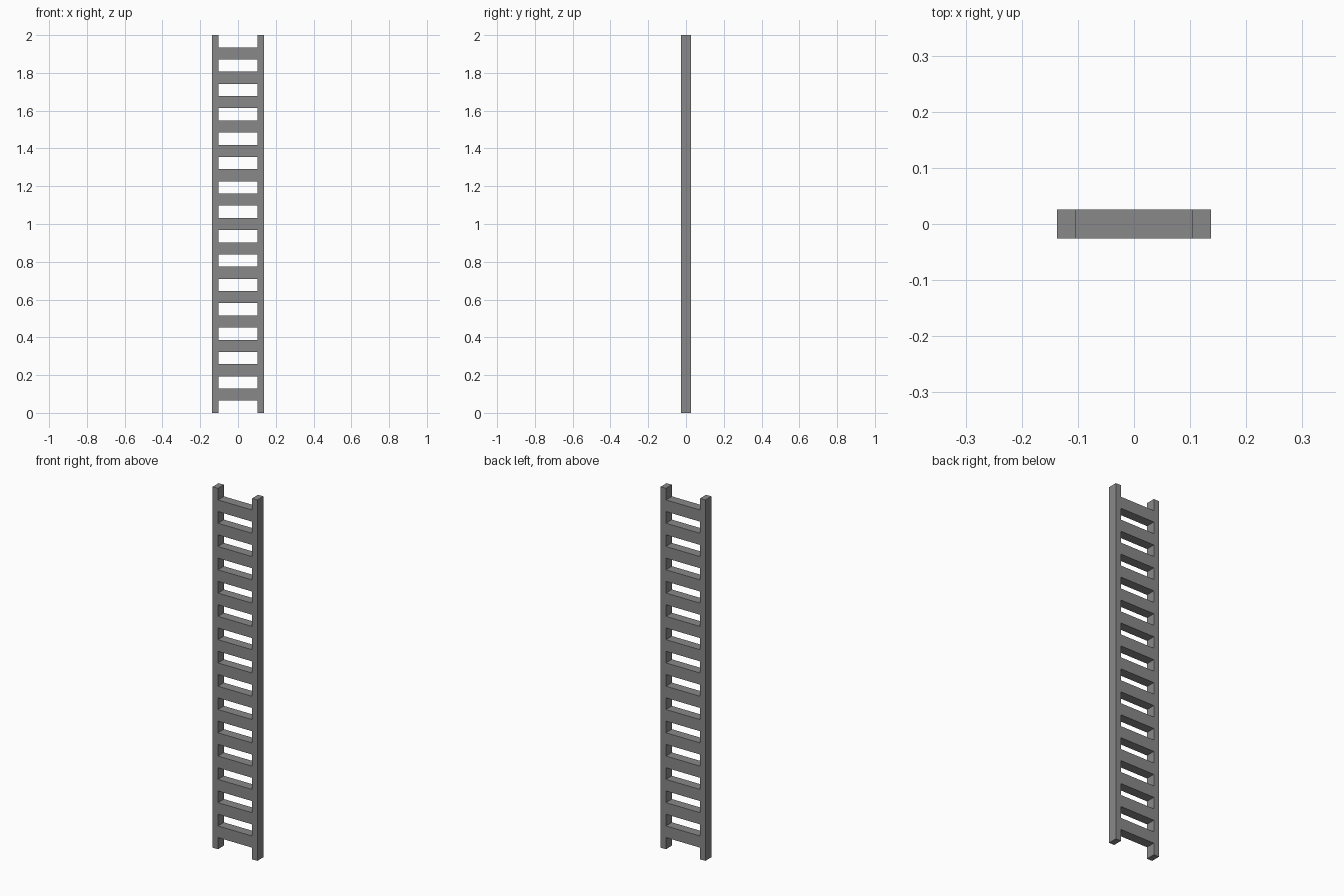
import bpy

cube = bpy.data.objects.get("Cube")
if cube:
    bpy.data.objects.remove(cube, do_unlink=True)

HEIGHT, WIDTH, DEPTH = 2.0, 0.274, 0.052
RAIL = 0.0325                     # rail width
RUNGS = 15
STEP = HEIGHT / (2 * RUNGS + 1)   # rungs and gaps share one height

grey = bpy.data.materials.new("grey_metal")
grey.use_nodes = True
colour = (0.25, 0.25, 0.25, 1)
grey.diffuse_color = colour
grey.node_tree.nodes["Principled BSDF"].inputs["Base Color"].default_value = colour


def box(name, size, location):
    bpy.ops.mesh.primitive_cube_add(size=1, location=location)
    ob = bpy.context.object
    ob.name = name
    ob.scale = size
    bpy.ops.object.transform_apply(location=False, rotation=False, scale=True)
    ob.data.materials.append(grey)
    return ob


# Side rails
for side, sign in (("left", 1), ("right", -1)):
    box(side + "_rail", (RAIL, DEPTH, HEIGHT),
        (sign * (WIDTH - RAIL) / 2, 0, HEIGHT / 2))

# Rungs fitted between the rails
for i in range(RUNGS):
    box(f"rung_{i + 1}", (WIDTH - 2 * RAIL, DEPTH, STEP),
        (0, 0, (2 * i + 1.5) * STEP))
